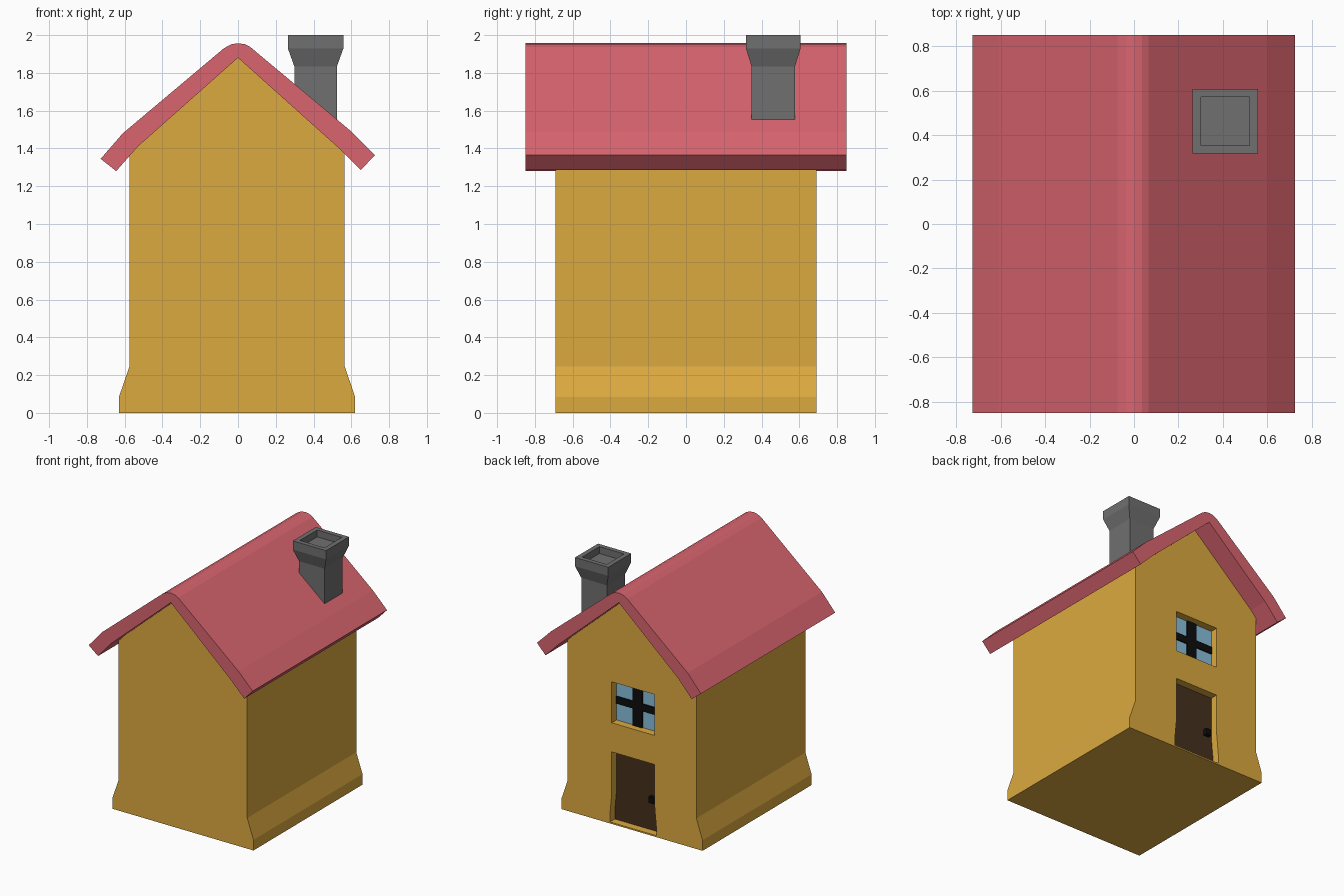
import bpy, bmesh

if "Cube" in bpy.data.objects:
    bpy.data.objects.remove(bpy.data.objects["Cube"])


def material(name, rgb):
    m = bpy.data.materials.new(name)
    m.diffuse_color = (*rgb, 1)
    m.use_nodes = True
    m.node_tree.nodes["Principled BSDF"].inputs["Base Color"].default_value = m.diffuse_color
    return m


wall = material("wall_ochre", (0.72, 0.40, 0.05))
red = material("roof_red", (0.70, 0.13, 0.16))
brown = material("door_brown", (0.06, 0.03, 0.012))
glass = material("glass_blue", (0.25, 0.52, 0.72))
black = material("black", (0.004, 0.004, 0.004))
stone = material("chimney_grey", (0.16, 0.16, 0.16))


def finish(name, bm, mat):
    bmesh.ops.recalc_face_normals(bm, faces=bm.faces)
    me = bpy.data.meshes.new(name)
    bm.to_mesh(me)
    bm.free()
    ob = bpy.data.objects.new(name, me)
    bpy.context.collection.objects.link(ob)
    if mat:
        me.materials.append(mat)
    return ob


def prism(name, profile, y0, y1, mat=None):
    """Extrude an x-z profile from y0 to y1."""
    bm = bmesh.new()
    face = bm.faces.new([bm.verts.new((x, y0, z)) for x, z in profile])
    new = bmesh.ops.extrude_face_region(bm, geom=[face])["geom"]
    verts = [g for g in new if isinstance(g, bmesh.types.BMVert)]
    bmesh.ops.translate(bm, verts=verts, vec=(0, y1 - y0, 0))
    return finish(name, bm, mat)


def rect(x0, x1, z0, z1):
    return [(x0, z0), (x1, z0), (x1, z1), (x0, z1)]


# House body with flared foot
body = prism("house_body", [
    (-0.63, 0), (0.62, 0), (0.62, 0.085), (0.565, 0.245), (0.565, 1.375),
    (0.53, 1.405), (0, 1.88), (-0.53, 1.41), (-0.575, 1.36),
    (-0.575, 0.245), (-0.63, 0.085)], -0.69, 0.69, wall)

# Recesses for the door and window in the back gable
recess_y = 0.625
door_shape = [(-0.22, 0.012), (0.19, 0.012), (0.19, 0.085), (0.175, 0.245),
              (0.175, 0.577), (-0.205, 0.577), (-0.205, 0.245), (-0.22, 0.085)]
window_shape = rect(-0.205, 0.175, 0.81, 1.138)
for name, shape in (("door_cutter", door_shape), ("window_cutter", window_shape)):
    cutter = prism(name, shape, recess_y, 0.8)
    cutter.hide_render = True
    cutter.hide_set(True)
    mod = body.modifiers.new(name, "BOOLEAN")
    mod.operation, mod.solver, mod.object = "DIFFERENCE", "EXACT", cutter

# Door, knob, pane and glazing bars
prism("door", door_shape, recess_y - 0.03, recess_y + 0.004, brown)
prism("door_knob", rect(-0.178, -0.132, 0.24, 0.29), recess_y, recess_y + 0.035, black)
prism("window_pane", window_shape, recess_y - 0.03, recess_y + 0.004, glass)
prism("window_bar_upright", rect(-0.058, 0.028, 0.81, 1.138), recess_y, recess_y + 0.014, black)
prism("window_bar_cross", rect(-0.205, 0.175, 0.945, 1.003), recess_y, recess_y + 0.014, black)

# Roof: bent slab with rounded ridge and kicked eaves
prism("roof", [
    (-0.727, 1.345), (-0.61, 1.48), (-0.075, 1.93), (-0.035, 1.952), (0, 1.957),
    (0.035, 1.952), (0.065, 1.937), (0.60, 1.49), (0.725, 1.365), (0.65, 1.285),
    (0.53, 1.405), (0, 1.88), (-0.53, 1.41), (-0.645, 1.28)], -0.85, 0.85, red)

# Chimney: stacked square rings (half width x, half width y, z) ending in a recess
bm = bmesh.new()
rings = []
for hx, hy, z in [(0.113, 0.115, 1.48), (0.113, 0.115, 1.835), (0.147, 0.145, 1.93),
                  (0.147, 0.145, 2.0), (0.109, 0.109, 2.0), (0.109, 0.109, 1.945)]:
    rings.append([bm.verts.new((0.411 + sx * hx, 0.462 + sy * hy, z))
                  for sx, sy in ((-1, -1), (1, -1), (1, 1), (-1, 1))])
for a, b in zip(rings, rings[1:]):
    for i in range(4):
        j = (i + 1) % 4
        bm.faces.new((a[i], a[j], b[j], b[i]))
bm.faces.new(rings[0])
bm.faces.new(rings[-1])
finish("chimney", bm, stone)
